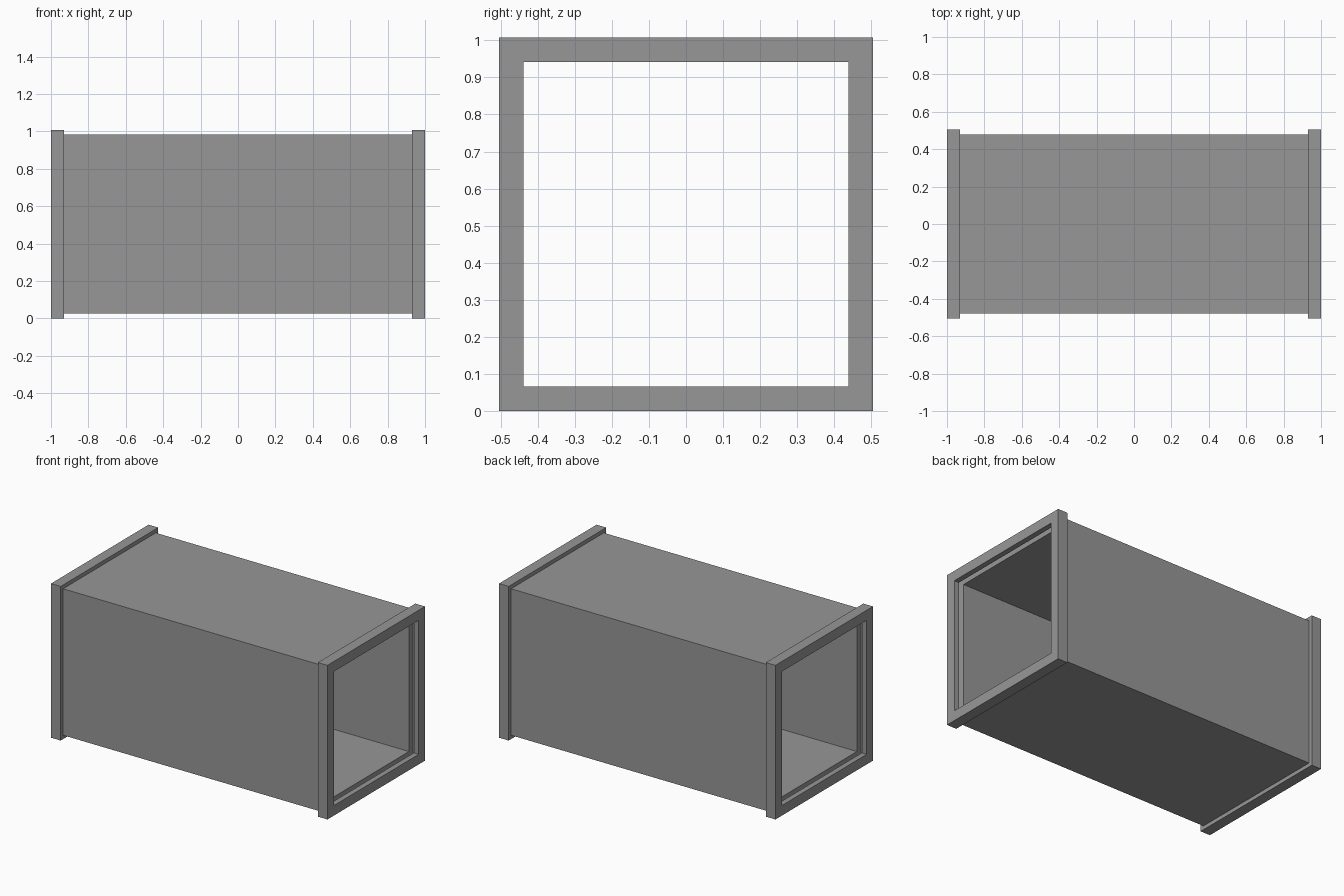
import bpy
import bmesh

cube = bpy.data.objects.get("Cube")
if cube:
    bpy.data.objects.remove(cube, do_unlink=True)

HALF_Y, HEIGHT = 0.504, 1.008   # outer size of the end flanges
END, BACK = 1.0, 0.93           # outer and inner x of a flange
PLATE = 0.965                   # back of the flange face plate
RIM, WALL = 0.025, 0.066        # insets of the duct skin and the opening

grey = bpy.data.materials.new("sheet metal grey")
grey.use_nodes = True
colour = (0.31, 0.31, 0.31, 1)
grey.diffuse_color = colour
grey.node_tree.nodes["Principled BSDF"].inputs["Base Color"].default_value = colour


def square_sweep(name, profile):
    """Sweep a closed (x, inset) profile around the rectangular section."""
    bm = bmesh.new()
    rings = []
    for sy, sz in ((-1, -1), (1, -1), (1, 1), (-1, 1)):
        rings.append([bm.verts.new((x, sy * (HALF_Y - inset),
                                    HEIGHT / 2 + sz * (HEIGHT / 2 - inset)))
                      for x, inset in profile])
    n = len(profile)
    for i, ring in enumerate(rings):
        nxt = rings[(i + 1) % len(rings)]
        for j in range(n):
            k = (j + 1) % n
            bm.faces.new((ring[j], ring[k], nxt[k], nxt[j]))
    bmesh.ops.recalc_face_normals(bm, faces=bm.faces)
    mesh = bpy.data.meshes.new(name)
    bm.to_mesh(mesh)
    bm.free()
    mesh.materials.append(grey)
    obj = bpy.data.objects.new(name, mesh)
    bpy.context.collection.objects.link(obj)
    return obj


# Hollow duct with thick walls
square_sweep("duct_body", [(-BACK, RIM), (BACK, RIM), (BACK, WALL), (-BACK, WALL)])

# Angle-section flanges, with a groove between face plate and duct end
for side, name in ((1, "left_flange"), (-1, "right_flange")):
    section = [(END, 0), (END, WALL), (PLATE, WALL),
               (PLATE, RIM), (BACK, RIM), (BACK, 0)]
    square_sweep(name, [(side * x, inset) for x, inset in section])
